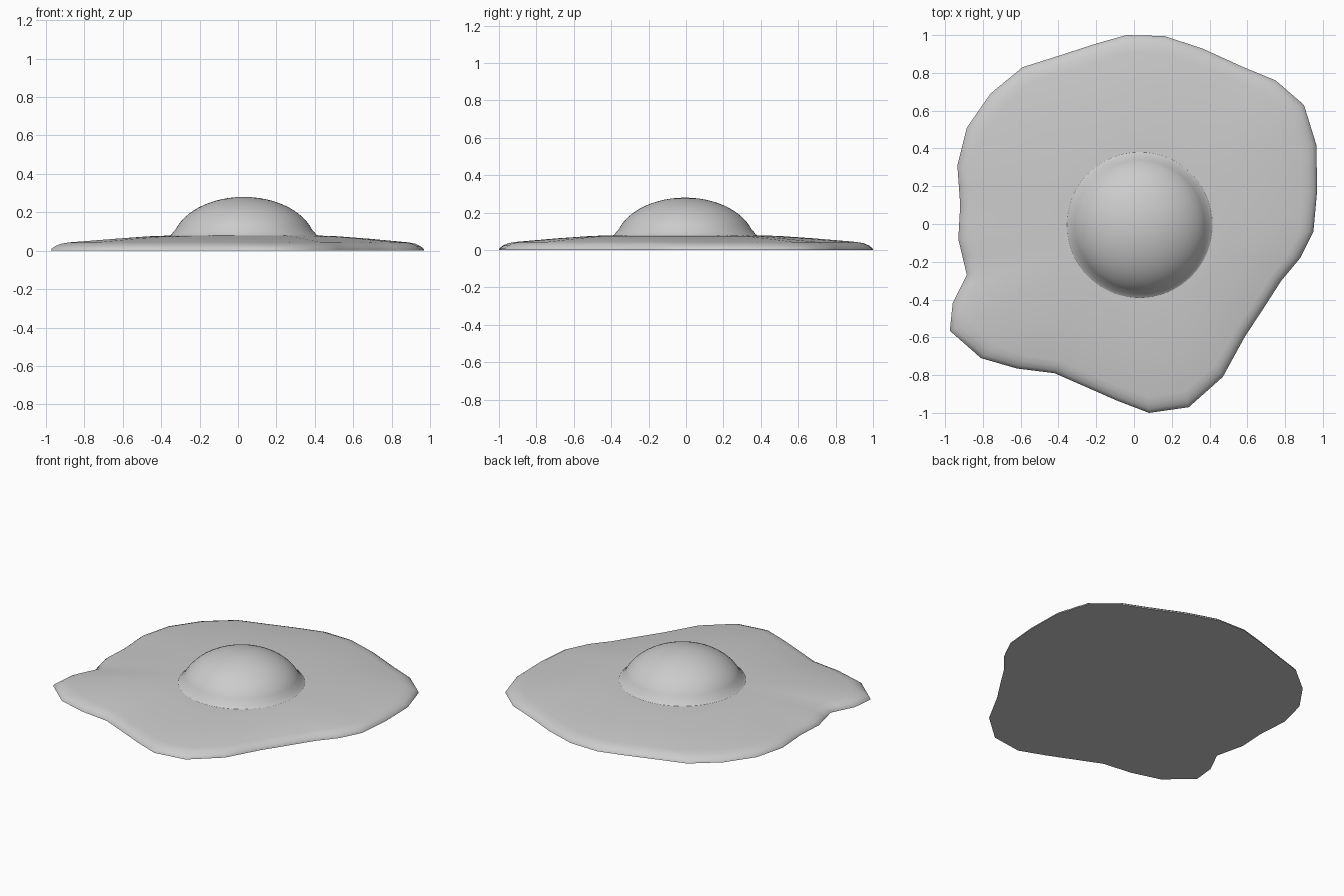
import bpy
import bmesh
from math import cos, sin, pi, radians
from mathutils import Vector

cube = bpy.data.objects.get("Cube")
if cube:
    bpy.data.objects.remove(cube, do_unlink=True)

# One plain grey for the whole model
grey = bpy.data.materials.new("plain_grey")
grey.use_nodes = True
colour = (0.6, 0.6, 0.6, 1)
grey.diffuse_color = colour
grey.node_tree.nodes["Principled BSDF"].inputs["Base Color"].default_value = colour

YOLK_CENTRE = Vector((0.03, -0.005, 0))


def loft(name, rings, smooth_angle):
    """Skin a stack of equal-length rings and close both ends."""
    bm = bmesh.new()
    loops = [[bm.verts.new(point) for point in ring] for ring in rings]
    for lower, upper in zip(loops, loops[1:]):
        for i in range(len(lower)):
            j = (i + 1) % len(lower)
            bm.faces.new((lower[i], lower[j], upper[j], upper[i]))
    bm.faces.new(list(reversed(loops[0])))
    bm.faces.new(loops[-1])
    bmesh.ops.recalc_face_normals(bm, faces=bm.faces)
    mesh = bpy.data.meshes.new(name)
    bm.to_mesh(mesh)
    bm.free()
    mesh.materials.append(grey)
    obj = bpy.data.objects.new(name, mesh)
    bpy.context.collection.objects.link(obj)
    bpy.ops.object.select_all(action='DESELECT')
    obj.select_set(True)
    bpy.context.view_layer.objects.active = obj
    bpy.ops.object.shade_smooth_by_angle(angle=radians(smooth_angle))
    return obj


# Irregular outline of the egg white, clockwise from the back
outline = [
    (-.04, 1), (.16, .995), (.36, .93), (.58, .83), (.75, .76), (.9, .63),
    (.965, .42), (.97, .18), (.95, -.04), (.88, -.18), (.78, -.3),
    (.69, -.44), (.585, -.6), (.47, -.81), (.29, -.97), (.08, -1),
    (-.09, -.935), (-.26, -.86), (-.42, -.79), (-.62, -.765), (-.81, -.71),
    (-.975, -.565), (-.96, -.42), (-.885, -.27), (-.93, -.08), (-.92, .1),
    (-.935, .31), (-.885, .51), (-.76, .69), (-.59, .83), (-.4, .89), (-.2, .955),
]
edge = []
for i, point in enumerate(outline):
    start = Vector((*point, 0))
    end = Vector((*outline[(i + 1) % len(outline)], 0))
    edge += [start, start.lerp(end, 0.5)]

# Egg white: rounded rim, then a gentle rise towards the yolk
rise = [(0, 0), (.006, .01), (.035, .024), (.08, .036), (.14, .043),
        (.5, .062), (.8, .075), (1, .079)]
white_rings = []
for blend, height in rise:
    ring = []
    for point in edge:
        inner = YOLK_CENTRE + (point - YOLK_CENTRE).normalized() * 0.38
        ring.append(point.lerp(inner, blend) + Vector((0, 0, height)))
    white_rings.append(ring)
loft("egg_white", white_rings, 50)

# Yolk: small fillet at the foot, then a flattened dome
profile = [(.395, .074), (.378, .083), (.367, .098)]
STEPS = 14
for step in range(STEPS):
    angle = 0.32 + (pi / 2 - 0.33 - 0.01) * step / (STEPS - 1)
    profile.append((.375 * cos(angle), .03 + .25 * sin(angle)))
SIDES = 64
yolk_rings = [
    [YOLK_CENTRE + Vector((radius * cos(2 * pi * i / SIDES),
                           radius * sin(2 * pi * i / SIDES), height))
     for i in range(SIDES)]
    for radius, height in profile
]
loft("yolk", yolk_rings, 80)
